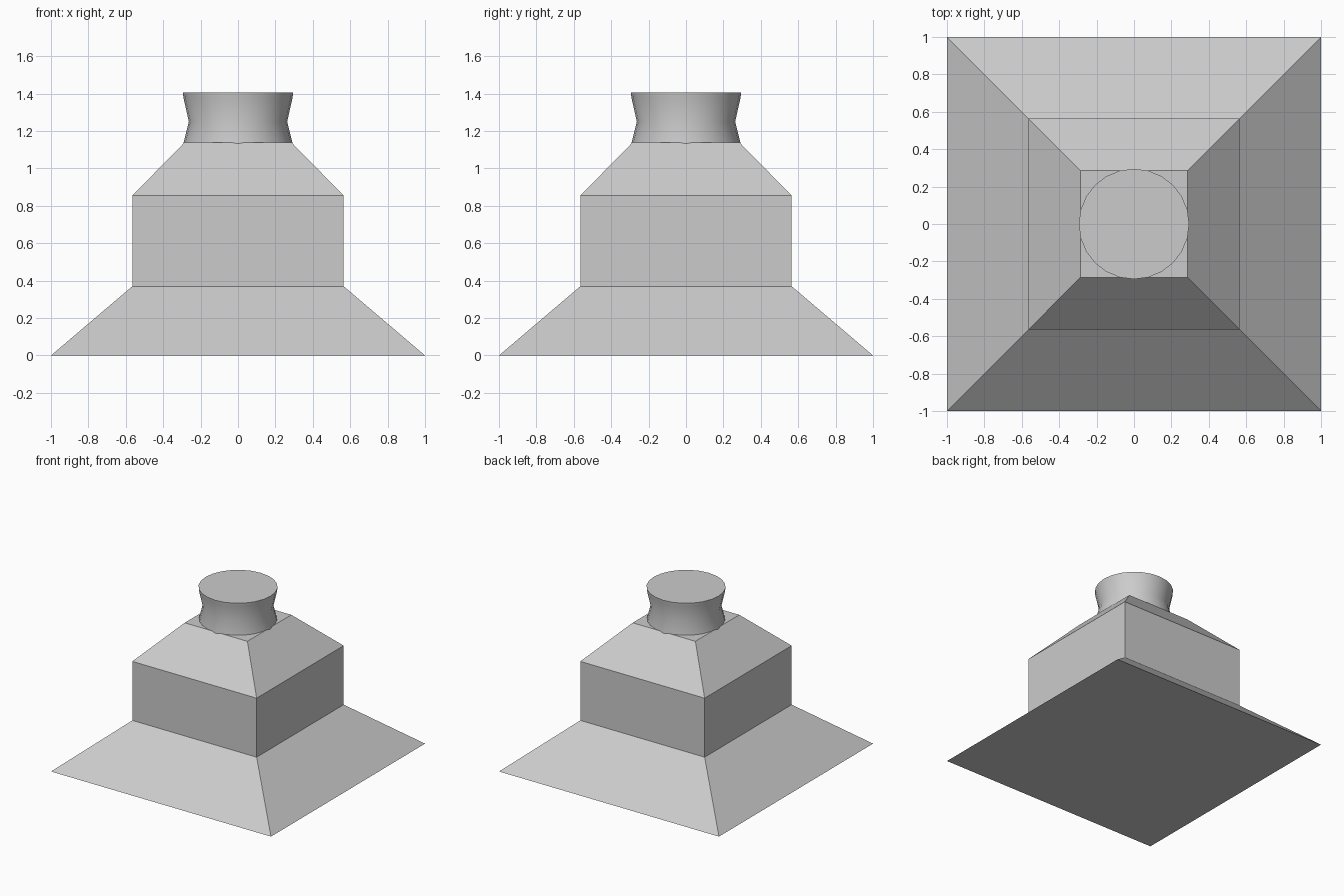
import bpy, bmesh
from math import radians, pi, cos, sin

if "Cube" in bpy.data.objects:
    bpy.data.objects.remove(bpy.data.objects["Cube"])


def stack(name, profile, sides, turn=0.0):
    """Closed solid from stacked regular rings given as (radius, height)."""
    bm = bmesh.new()
    rings = []
    for r, z in profile:
        angles = [turn + 2 * pi * i / sides for i in range(sides)]
        rings.append([bm.verts.new((r * cos(a), r * sin(a), z)) for a in angles])
    for low, high in zip(rings, rings[1:]):
        for i in range(sides):
            j = (i + 1) % sides
            bm.faces.new((low[i], low[j], high[j], high[i]))
    bm.faces.new(rings[0][::-1])
    bm.faces.new(rings[-1])
    mesh = bpy.data.meshes.new(name)
    bm.to_mesh(mesh)
    bm.free()
    obj = bpy.data.objects.new(name, mesh)
    bpy.context.collection.objects.link(obj)
    return obj


# Square body: flared foot, straight block, tapered shoulder
half_widths = [(1.0, 0.0), (0.565, 0.37), (0.565, 0.855), (0.285, 1.14)]
stack("pedestal_body", [(h * 2 ** 0.5, z) for h, z in half_widths], 4, pi / 4)

# Round waisted neck sunk slightly into the shoulder
neck = stack("round_neck", [(0.295, 1.10), (0.293, 1.13), (0.263, 1.25),
                            (0.292, 1.38), (0.295, 1.405)], 24)
bpy.context.view_layer.objects.active = neck
neck.select_set(True)
bpy.ops.object.shade_smooth_by_angle(angle=radians(40))
